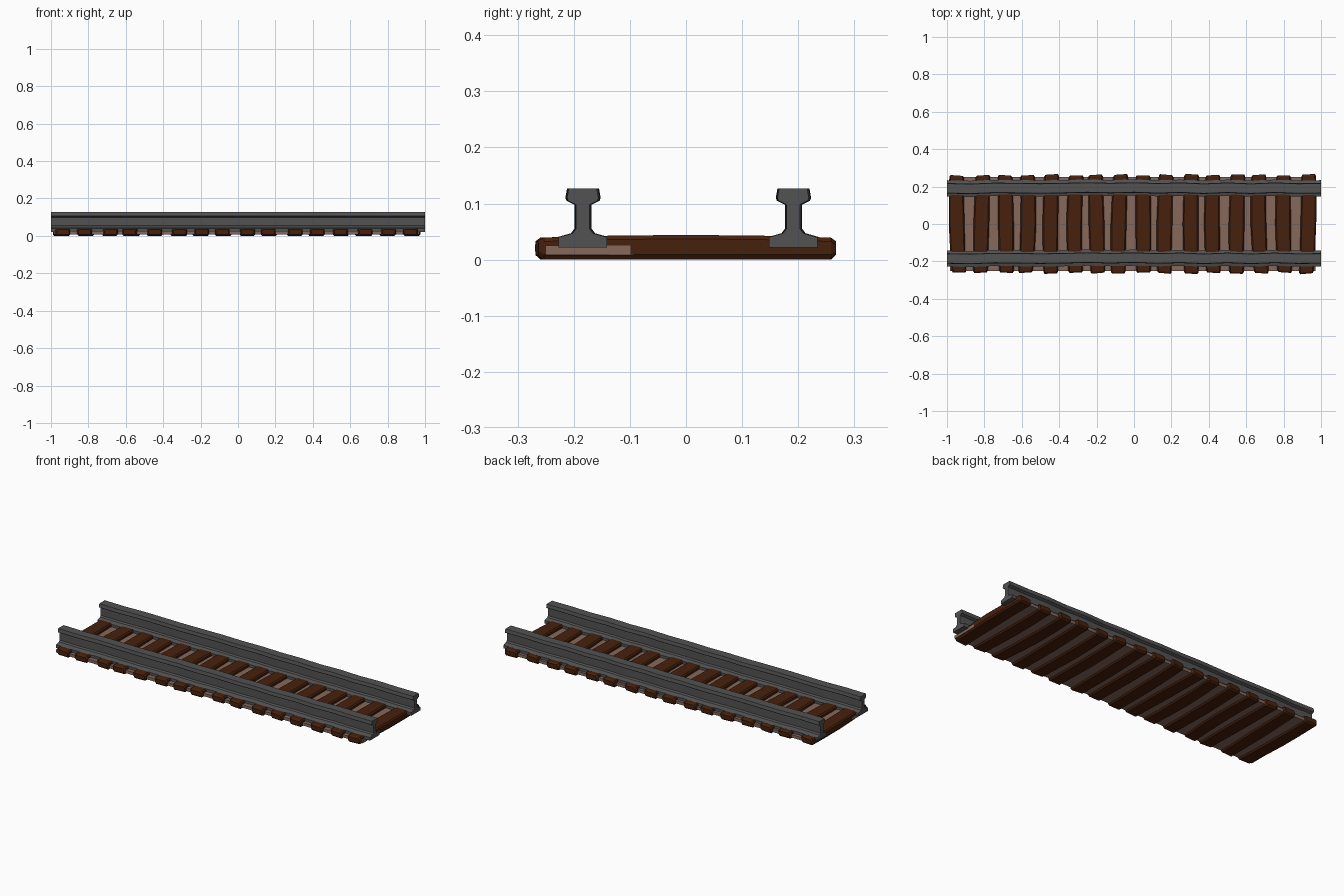
import bpy, bmesh, math, random

if "Cube" in bpy.data.objects:
    bpy.data.objects.remove(bpy.data.objects["Cube"])

random.seed(4)


def material(name, rgb):
    m = bpy.data.materials.new(name)
    m.diffuse_color = (*rgb, 1)
    m.use_nodes = True
    m.node_tree.nodes["Principled BSDF"].inputs["Base Color"].default_value = m.diffuse_color
    return m


STEEL = material("rail steel grey", (0.085, 0.085, 0.087))
WOOD = material("dark brown wood", (0.062, 0.015, 0.004))
BED = material("pale brown bed", (0.24, 0.14, 0.105))


def loft(name, rings, mat):
    """Skin equal-length point rings and cap both ends."""
    bm = bmesh.new()
    vr = [[bm.verts.new(p) for p in r] for r in rings]
    n = len(rings[0])
    for a, b in zip(vr, vr[1:]):
        for i in range(n):
            j = (i + 1) % n
            bm.faces.new((a[i], a[j], b[j], b[i]))
    bm.faces.new(vr[0])
    bm.faces.new(vr[-1])
    bmesh.ops.recalc_face_normals(bm, faces=bm.faces)
    me = bpy.data.meshes.new(name)
    bm.to_mesh(me)
    bm.free()
    me.materials.append(mat)
    ob = bpy.data.objects.new(name, me)
    bpy.context.collection.objects.link(ob)
    return ob


# Rails: half profile (offset, z), mirrored, swept along a slightly wavy path
HALF = [(0.043, 0.022), (0.043, 0.040), (0.018, 0.047), (0.012, 0.055),
        (0.012, 0.098), (0.026, 0.105), (0.028, 0.110), (0.025, 0.127)]
PROFILE = HALF + [(-y, z) for y, z in reversed(HALF)]
WAVE = [0, -0.003, 0.002, 0.001, -0.001, 0.001, 0.004, 0.001, 0.004,
        0, 0.003, -0.002, 0.003, -0.002, 0.003, -0.001, 0]
for name, yc in (("front_rail", -0.184), ("back_rail", 0.191)):
    rings = [[(-1 + 2 * i / 16, yc + w + y, z) for y, z in PROFILE]
             for i, w in enumerate(WAVE)]
    loft(name, rings, STEEL)

# Sleepers: chamfered, gently bent beams with uneven sawn ends
CENTRES = [-0.945, -0.815, -0.685, -0.57, -0.445, -0.315, -0.2, -0.08,
           0.05, 0.165, 0.305, 0.42, 0.55, 0.67, 0.80, 0.93]
for k, xc in enumerate(CENTRES):
    bend = random.uniform(-0.012, 0.012)
    lean = random.uniform(-0.008, 0.008)
    skew = [random.uniform(-0.1, 0.1), random.uniform(-0.1, 0.1)]
    length = random.uniform(0.259, 0.266)
    rings = []
    for t, inset in ((-1, 0.006), (-0.965, 0), (-0.5, 0), (0, 0),
                     (0.5, 0), (0.965, 0), (1, 0.006)):
        w = 0.042 - 0.003 * abs(t) - inset
        top = 0.044 - 0.005 * t * t - inset
        low = 0.002 + inset
        c = 0.007
        cx = xc + bend * (0.5 - t * t) + lean * t
        cx = max(-0.999 + w, min(0.985 - w, cx))
        outline = [(-w + c, low), (w - c, low), (w, low + c), (w, top - c),
                   (w - c, top), (-w + c, top), (-w, top - c), (-w, low + c)]
        tilt = skew[0 if t < 0 else 1] if abs(t) > 0.9 else 0
        rings.append([(cx + x, t * length + tilt * x, z - (0.002 if low < 0.003 else 0) * (z < 0.003))
                      for x, z in outline])
    loft(f"sleeper_{k + 1:02d}", rings, WOOD)

# Thin bed plate between the sleepers
loft("track_bed", [[(x, -0.25, 0.008), (x, 0.25, 0.008), (x, 0.25, 0.025), (x, -0.25, 0.025)]
                   for x in (-0.985, 0.97)], BED)
